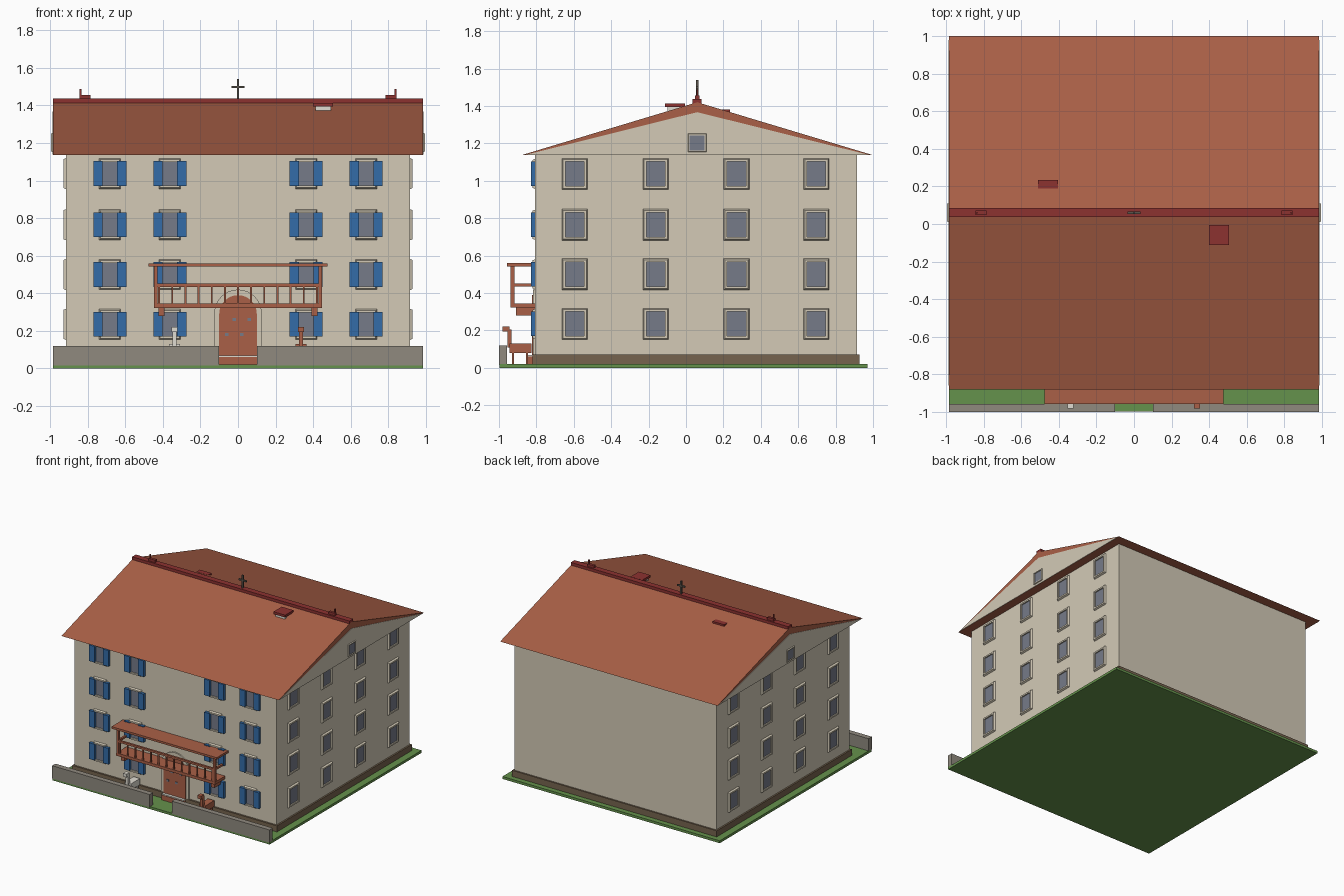
import bpy, bmesh, math
from mathutils import Matrix

if "Cube" in bpy.data.objects:
    bpy.data.objects.remove(bpy.data.objects["Cube"])


def material(name, r, g, b):
    m = bpy.data.materials.new(name)
    lin = [((c / 255 + 0.055) / 1.055) ** 2.4 for c in (r, g, b)]
    m.diffuse_color = (*lin, 1)
    m.use_nodes = True
    m.node_tree.nodes["Principled BSDF"].inputs["Base Color"].default_value = m.diffuse_color
    return m


CREAM = material("cream plaster", 211, 202, 182)
TERRA = material("terracotta", 170, 96, 71)
RED = material("dark red", 140, 50, 48)
BLUE = material("shutter blue", 52, 108, 168)
GLASS = material("grey glass", 118, 123, 137)
STONE = material("grey stone", 144, 138, 127)
BROWN = material("plinth brown", 118, 100, 78)
GREEN = material("grass green", 101, 146, 76)
METAL = material("dark metal", 92, 85, 76)
WHITE = material("off white", 224, 220, 210)


def finish(name, bm, *mats):
    bmesh.ops.recalc_face_normals(bm, faces=bm.faces)
    me = bpy.data.meshes.new(name)
    bm.to_mesh(me)
    bm.free()
    for m in mats:
        me.materials.append(m)
    ob = bpy.data.objects.new(name, me)
    bpy.context.collection.objects.link(ob)
    return ob


def add_box(bm, x0, x1, y0, y1, z0, z1):
    mat = (Matrix.Translation(((x0 + x1) / 2, (y0 + y1) / 2, (z0 + z1) / 2))
           @ Matrix.Diagonal((x1 - x0, y1 - y0, z1 - z0, 1)))
    bmesh.ops.create_cube(bm, size=1, matrix=mat)


def boxes(name, mat, *dims):
    bm = bmesh.new()
    for d in dims:
        add_box(bm, *d)
    return finish(name, bm, mat)


def prism(name, mat, pts, axis, a, b):
    """Extrude a 2D outline along the x or y axis from a to b."""
    bm = bmesh.new()
    place = (lambda p: (a, p[0], p[1])) if axis == "x" else (lambda p: (p[0], a, p[1]))
    face = bm.faces.new([bm.verts.new(place(p)) for p in pts])
    out = bmesh.ops.extrude_face_region(bm, geom=[face])["geom"]
    move = (b - a, 0, 0) if axis == "x" else (0, b - a, 0)
    bmesh.ops.translate(bm, vec=move, verts=[v for v in out if isinstance(v, bmesh.types.BMVert)])
    return finish(name, bm, mat)


def window(name, loc, turn, w, h, border=0.02, depth=0.014):
    """Tapered surround facing -y before turning, with a recessed pane."""
    bm = bmesh.new()
    add_box(bm, -w / 2 - border, w / 2 + border, -depth, 0.004, -h / 2 - border, h / 2 + border)
    for v in bm.verts:
        if v.co.y < -depth / 2:
            v.co.x *= (w / 2 + border * 0.6) / (w / 2 + border)
            v.co.z *= (h / 2 + border * 0.6) / (h / 2 + border)
    bm.normal_update()
    front = min(bm.faces, key=lambda f: f.calc_center_median().y)
    bmesh.ops.inset_region(bm, faces=[front], thickness=border * 0.6, use_even_offset=True)
    out = bmesh.ops.extrude_discrete_faces(bm, faces=[front])["faces"]
    out[0].material_index = 1
    for v in out[0].verts:
        v.co.y = -0.004
    ob = finish(name, bm, CREAM, GLASS)
    ob.location = loc
    ob.rotation_euler.z = turn
    return ob


# Ground, front garden wall and plinth
boxes("lawn", GREEN, (-0.985, 0.985, -0.998, 0.97, 0, 0.02))
boxes("garden_wall", STONE, *[(min(s * 0.1, s * 0.985), max(s * 0.1, s * 0.985), -1.0, -0.957, 0.015, 0.12)
                              for s in (-1, 1)])
boxes("plinth", BROWN, (-0.928, 0.928, -0.822, 0.928, 0.015, 0.07))
boxes("house_body", CREAM, (-0.915, 0.915, -0.807, 0.915, 0.07, 1.14))

# Roof with ridge cap and plastered gables
RIDGE = 0.06
prism("roof", TERRA, [(-0.88, 1.137), (1.0, 1.137), (RIDGE, 1.42)], "x", -0.985, 0.985)
boxes("ridge_cap", RED, (-0.985, 0.985, RIDGE - 0.024, RIDGE + 0.024, 1.405, 1.436))
for s in (-1, 1):
    prism("gable", CREAM, [(-0.86, 1.138), (0.98, 1.138), (RIDGE, 1.367)], "x", s * 0.98, s * 0.988)
    window("gable_window", (s * 0.986, RIDGE, 1.203), s * math.pi / 2, 0.08, 0.08, 0.012, 0.01)

# Windows: four floors on both sides and on the front
ROWS = (0.235, 0.5, 0.765, 1.037)
for z in ROWS:
    for s in (-1, 1):
        for y in (-0.595, -0.162, 0.27, 0.697):
            window("side_window", (s * 0.915, y, z), s * math.pi / 2, 0.1, 0.13)
        for x in (0.363, 0.682):
            window("front_window", (s * x, -0.807, z), 0, 0.078, 0.125)
            boxes("shutters", BLUE, *[(s * x + c - 0.025, s * x + c + 0.025, -0.83, -0.805, z - 0.066, z + 0.066)
                                      for c in (-0.063, 0.063)])


# Arched doorway
def arch(r, z0, zs):
    n = 16
    return [(-r, z0), (r, z0)] + [(r * math.cos(math.pi * i / n), zs + r * math.sin(math.pi * i / n))
                                  for i in range(n + 1)]


prism("door_surround", CREAM, arch(0.126, 0.07, 0.294), "y", -0.818, -0.8)
prism("door", TERRA, arch(0.1, 0.068, 0.29), "y", -0.824, -0.8)
boxes("door_step", TERRA, (-0.1, 0.1, -0.85, -0.8, 0.015, 0.06))
boxes("door_sill", WHITE, (-0.1, 0.1, -0.846, -0.8, 0.06, 0.068))
boxes("door_studs", GLASS, *[(x - 0.01, x + 0.01, -0.829, -0.82, z - 0.008, z + 0.008)
                             for x, z in ((-0.02, 0.26), (0.06, 0.26), (-0.06, 0.18), (0.02, 0.18))])

# Balcony
boxes("balcony_floor", TERRA, (-0.448, 0.448, -0.937, -0.805, 0.322, 0.345))
boxes("balcony_canopy", TERRA, (-0.477, 0.477, -0.957, -0.805, 0.543, 0.56))
boxes("balcony_brackets", TERRA, *[(s * 0.408 - 0.016, s * 0.408 + 0.016, -0.91, -0.805, 0.28, 0.322)
                                   for s in (-1, 1)])
boxes("balcony_posts", TERRA, *[(s * 0.437 - 0.009, s * 0.437 + 0.009, -0.937, -0.917, 0.345, 0.543)
                                for s in (-1, 1)])
boxes("balcony_rails", TERRA, (-0.446, 0.446, -0.937, -0.92, 0.435, 0.451),
      *[(s * 0.437 - 0.008, s * 0.437 + 0.008, -0.92, -0.805, 0.435, 0.451) for s in (-1, 1)])
boxes("balusters", TERRA, *[(i * 0.07 - 0.005, i * 0.07 + 0.005, -0.933, -0.923, 0.345, 0.436)
                            for i in range(-6, 7)])


# Two small garden animals facing the street
def animal(name, mat, x):
    legs = [(x + dx - 0.006, x + dx + 0.006, y - 0.006, y + 0.006, 0.018, 0.085)
            for dx in (-0.02, 0.02) for y in (-0.925, -0.85)]
    boxes(name, mat, (x - 0.029, x + 0.029, -0.945, -0.827, 0.08, 0.13),
          (x - 0.011, x + 0.011, -0.955, -0.932, 0.11, 0.205),
          (x - 0.016, x + 0.016, -0.982, -0.943, 0.193, 0.22), *legs)


animal("pale_animal", WHITE, -0.338)
animal("brown_animal", TERRA, 0.336)

# Rooftop details
boxes("chimney", WHITE, (0.412, 0.495, -0.1, -0.015, 1.36, 1.395))
boxes("chimney_cap", RED, (0.4, 0.506, -0.112, -0.005, 1.394, 1.413))
boxes("roof_hatch", RED, (-0.51, -0.405, 0.19, 0.234, 1.36, 1.382))
for s in (-1, 1):
    boxes("ridge_ornament", RED, (s * 0.815 - 0.029, s * 0.815 + 0.029, RIDGE - 0.011, RIDGE + 0.011, 1.43, 1.456),
          (s * 0.838 - 0.005, s * 0.838 + 0.005, RIDGE - 0.005, RIDGE + 0.005, 1.45, 1.488))
boxes("ridge_cross", METAL, (-0.006, 0.006, RIDGE - 0.006, RIDGE + 0.006, 1.43, 1.54),
      (-0.035, 0.035, RIDGE - 0.006, RIDGE + 0.006, 1.492, 1.504))
